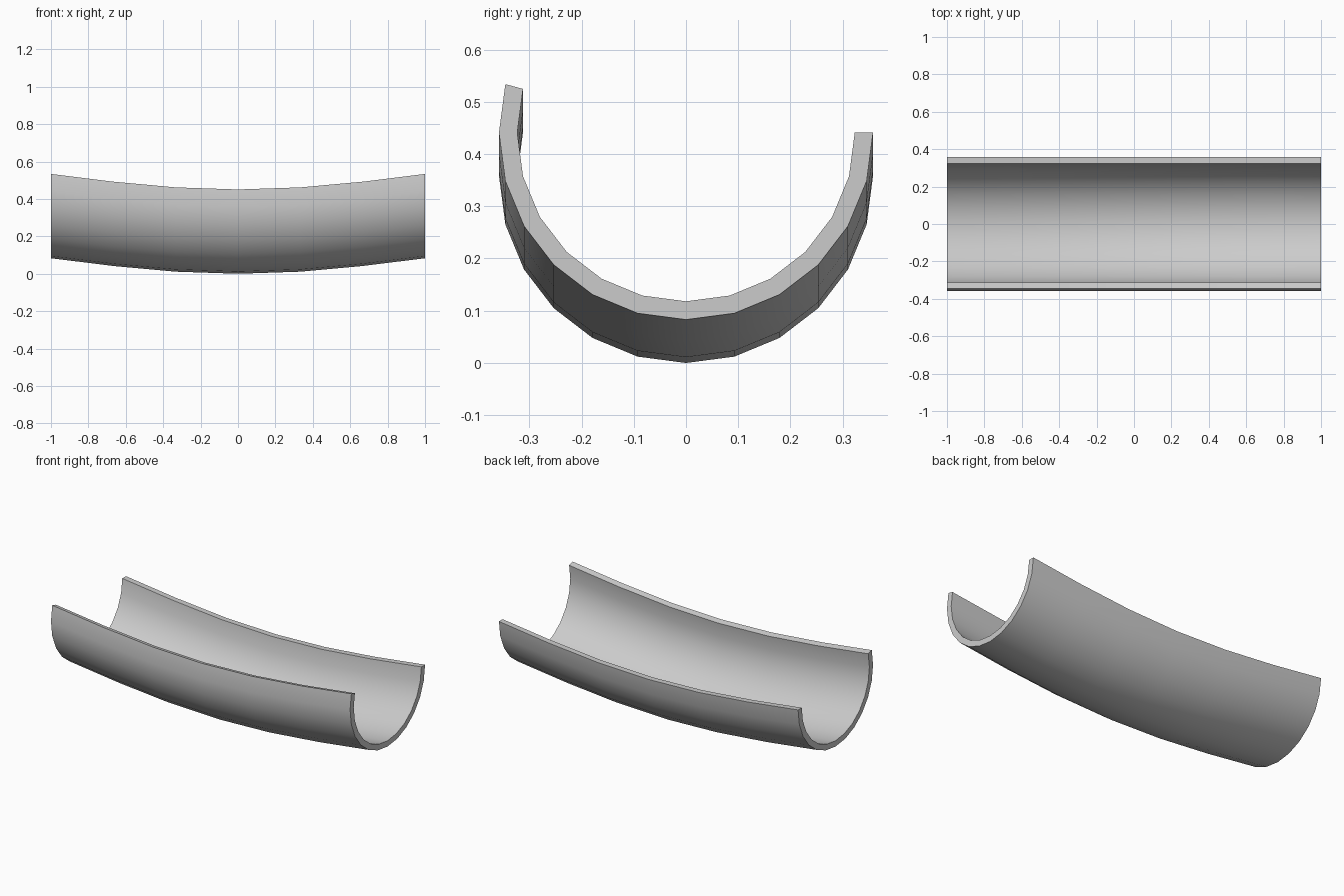
import bpy, bmesh
from math import sin, cos, pi, radians

if "Cube" in bpy.data.objects:
    bpy.data.objects.remove(bpy.data.objects["Cube"])

R_OUT, R_IN, SAG = 0.358, 0.323, 0.083
ANGLES = [radians(a) for a in range(-105, 91, 15)]   # front lip rises one step higher
STATIONS = [i / 3 for i in range(-3, 4)]

# closed cross-section: outer arc, then inner arc back
profile = [(R_OUT * sin(a), R_OUT - R_OUT * cos(a)) for a in ANGLES]
profile += [(R_IN * sin(a), R_OUT - R_IN * cos(a)) for a in reversed(ANGLES)]

# sweep the section along x, sagging in the middle
bm = bmesh.new()
rings = [[bm.verts.new((x, y, z + SAG * (1 - cos(x * pi / 2)))) for y, z in profile]
         for x in STATIONS]
n = len(profile)
for a, b in zip(rings, rings[1:]):
    for i in range(n):
        j = (i + 1) % n
        bm.faces.new((a[i], a[j], b[j], b[i]))

# end caps as strips of quads between outer and inner arcs
for ring in (rings[0], rings[-1]):
    for i in range(n // 2 - 1):
        bm.faces.new((ring[i], ring[i + 1], ring[n - 2 - i], ring[n - 1 - i]))
bmesh.ops.recalc_face_normals(bm, faces=bm.faces)

mesh = bpy.data.meshes.new("curved_trough")
bm.to_mesh(mesh)
bm.free()
trough = bpy.data.objects.new("curved_trough", mesh)
bpy.context.collection.objects.link(trough)
bpy.context.view_layer.objects.active = trough
trough.select_set(True)
bpy.ops.object.shade_smooth_by_angle(angle=radians(30))
